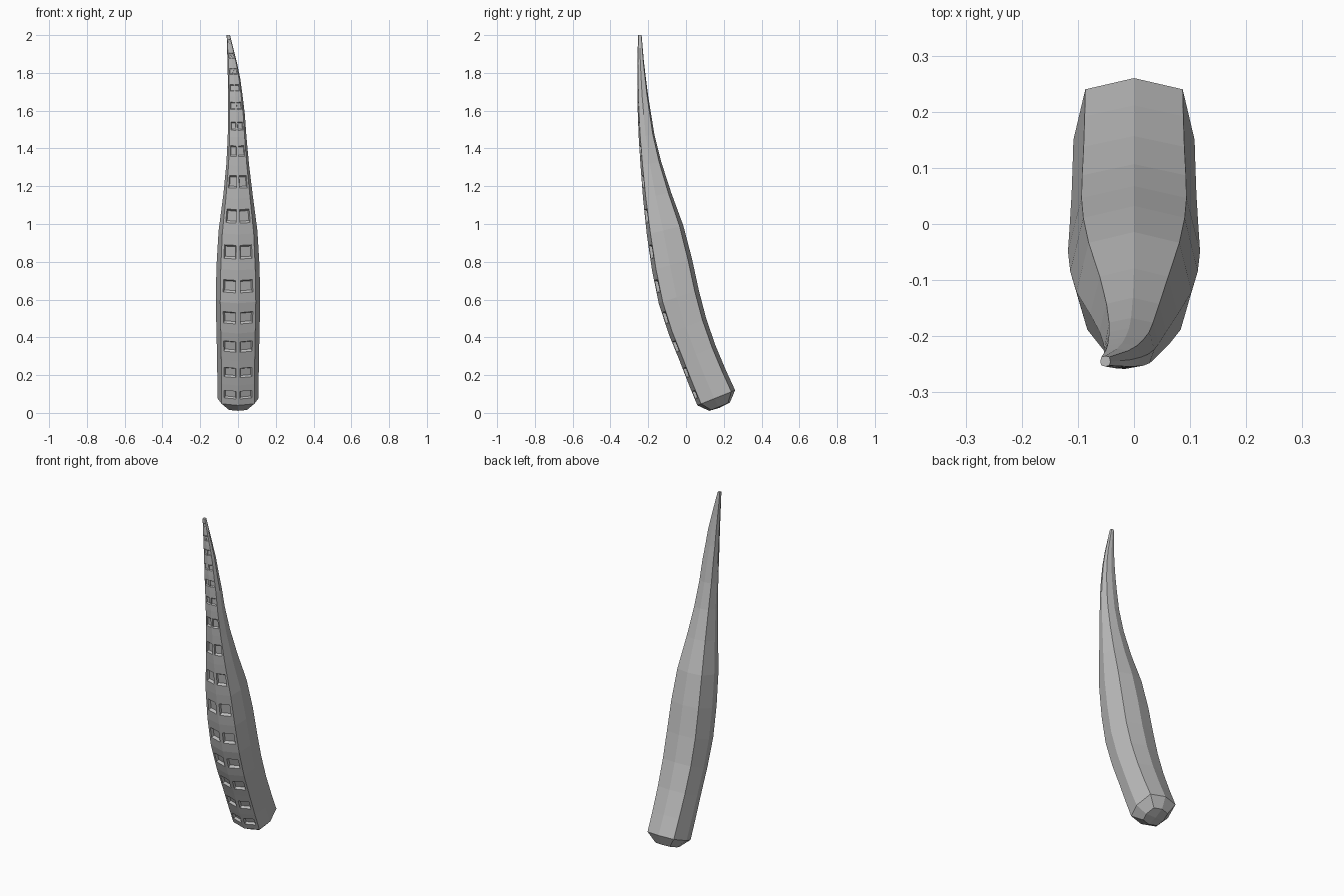
import bpy, bmesh
from mathutils import Vector

if "Cube" in bpy.data.objects:
    bpy.data.objects.remove(bpy.data.objects["Cube"])

# Grey skin
skin = bpy.data.materials.new("grey_skin")
skin.diffuse_color = (0.5, 0.5, 0.5, 1)
skin.use_nodes = True
skin.node_tree.nodes["Principled BSDF"].inputs["Base Color"].default_value = skin.diffuse_color

# Side profiles as (z, y), outline half width and sideways drift as (z, x)
FRONT = [(.04, .06), (.1, .033), (.22, -.01), (.36, -.07), (.52, -.13), (.68, -.168), (.88, -.2),
         (1.07, -.222), (1.25, -.237), (1.45, -.25), (1.65, -.258), (1.83, -.258), (2, -.254)]
BACK = [(.12, .26), (.25, .2), (.415, .132), (.59, .08), (.76, .045), (.865, .02), (1.05, -.03),
        (1.235, -.107), (1.46, -.165), (1.675, -.2), (1.85, -.222), (2, -.235)]
WIDTH = [(.08, .108), (.3, .111), (.6, .118), (.85, .112), (1, .1), (1.2, .071), (1.4, .052),
         (1.6, .044), (1.8, .031), (2, .009)]
DRIFT = [(0, 0), (1.2, 0), (1.4, -.003), (1.6, -.009), (1.8, -.023), (2, -.051)]
RISE = [(.04, .08), (.42, .08), (.9, .05), (1.3, .02), (2, 0)]   # tilt of the sections
RINGS = [.04, .145, .275, .42, .58, .755, .945, 1.135, 1.31, 1.46, 1.575, 1.675, 1.765, 1.85, 1.93, 2]
# Eight-sided section: (width factor, depth from front to back)
SECTION = [(0, 0), (.8, .1), (1, .45), (.8, .9), (0, 1), (-.8, .9), (-1, .45), (-.8, .1)]


def at(table, z):
    if z <= table[0][0]:
        return table[0][1]
    for (a, p), (b, q) in zip(table, table[1:]):
        if z <= b:
            return p + (q - p) * (z - a) / (b - a)
    return table[-1][1]


def ring_points(z):
    zb = min(z + at(RISE, z), 2)
    f = Vector((0, at(FRONT, z), z))
    b = Vector((0, at(BACK, zb), zb))
    pts = []
    for k, t in SECTION:
        p = f.lerp(b, t)
        p.x = k * at(WIDTH, p.z) + at(DRIFT, p.z)
        pts.append(p)
    return pts


bm = bmesh.new()
rings = [[bm.verts.new(p) for p in ring_points(z)] for z in RINGS]


def sucker_panel(quad, u0, u1):
    """Front quad with a shallow sunken sucker."""
    a, b, c, d = [v.co for v in quad]
    n = (b - a).cross(d - a).normalized()
    size = (b - a).length

    def loop(grow, depth):
        out = []
        for u, v in ((u0 + grow, .31 + grow), (u1 - grow, .31 + grow),
                     (u1 - grow, .69 - grow), (u0 + grow, .69 - grow)):
            p = a.lerp(b, u).lerp(d.lerp(c, u), v)
            out.append(bm.verts.new(p - n * depth))
        return out
    rim, floor = loop(0, 0), loop(.05, size * .15)
    for i in range(4):
        j = (i + 1) % 4
        bm.faces.new((quad[i], quad[j], rim[j], rim[i]))
        bm.faces.new((rim[i], rim[j], floor[j], floor[i]))
    bm.faces.new(floor)


# Tapered body, with suckers on the two front strips
for lo, hi in zip(rings, rings[1:]):
    for i in range(8):
        j = (i + 1) % 8
        quad = (lo[i], lo[j], hi[j], hi[i])
        if i == 0:
            sucker_panel(quad, .13, .84)
        elif i == 7:
            sucker_panel(quad, .16, .87)
        else:
            bm.faces.new(quad)
bm.faces.new(rings[-1])

# Rounded butt end: a chamfer band and four quads round the centre
base = rings[0]
centre = sum((v.co for v in base), Vector()) / 8
axis = Vector((0, .37, -.93))
inner = [bm.verts.new(centre + (v.co - centre) * .55 + axis * .05) for v in base]
tip = bm.verts.new(centre + axis * .056)
for i in range(8):
    j = (i + 1) % 8
    bm.faces.new((base[j], base[i], inner[i], inner[j]))
for i in range(0, 8, 2):
    bm.faces.new((tip, inner[(i + 2) % 8], inner[i + 1], inner[i]))

bmesh.ops.recalc_face_normals(bm, faces=bm.faces)
mesh = bpy.data.meshes.new("tentacle")
bm.to_mesh(mesh)
bm.free()
mesh.materials.append(skin)
tentacle = bpy.data.objects.new("tentacle", mesh)
bpy.context.collection.objects.link(tentacle)
